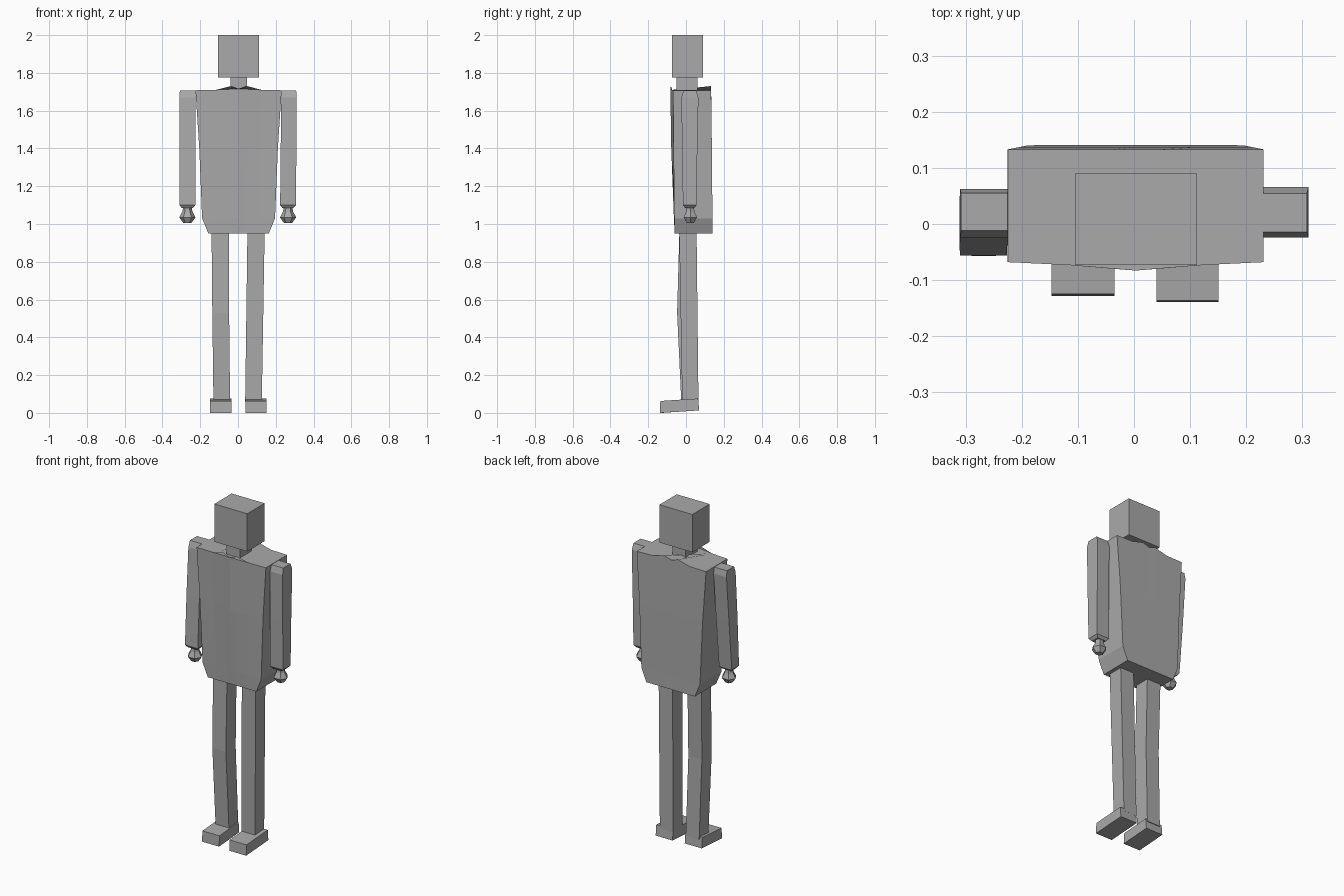
import bpy, bmesh, math

if "Cube" in bpy.data.objects:
    bpy.data.objects.remove(bpy.data.objects["Cube"])

grey = bpy.data.materials.new("plain grey")
grey.diffuse_color = (0.4, 0.4, 0.4, 1)
grey.use_nodes = True
grey.node_tree.nodes["Principled BSDF"].inputs["Base Color"].default_value = grey.diffuse_color


def loft(name, rings):
    """Skin a list of equal-length point rings and cap both ends."""
    bm = bmesh.new()
    loops = [[bm.verts.new(p) for p in ring] for ring in rings]
    n = len(loops[0])
    for a, b in zip(loops, loops[1:]):
        for i in range(n):
            j = (i + 1) % n
            bm.faces.new((a[i], a[j], b[j], b[i]))
    bm.faces.new(loops[0][::-1])
    bm.faces.new(loops[-1])
    bmesh.ops.recalc_face_normals(bm, faces=bm.faces)
    mesh = bpy.data.meshes.new(name)
    bm.to_mesh(mesh)
    bm.free()
    mesh.materials.append(grey)
    obj = bpy.data.objects.new(name, mesh)
    bpy.context.collection.objects.link(obj)
    return obj


def rect(x0, x1, y0, y1, z, tilt=0.0):
    """Four-corner ring; tilt raises the back edge."""
    return [(x0, y0, z), (x1, y0, z), (x1, y1, z + tilt), (x0, y1, z + tilt)]


# Head and neck
loft("head", [rect(-.105, .112, -.073, .09, z) for z in (1.775, 2.0)])
loft("neck", [rect(-.04, .047, -.05, .06, z) for z in (1.69, 1.78)])

# Torso: ridged chest, flat back, raised collar on the top row
fractions = (-1, -.53, -.18, 0, .2, .53, 1)
collar = (0, .002, .022, .008, .022, .002, 0)
rows = [  # z, half width, front y, back y, chest ridge depth
    (.95, .16, -.060, .141, 0),
    (1.03, .193, -.062, .140, .002),
    (1.40, .208, -.066, .137, .012),
    (1.708, .228, -.068, .133, .015),
]
rings = []
for z, w, front, back, ridge in rows:
    lift = collar if z > 1.7 else (0,) * 7
    cx = .003
    ring = [(cx + f * w, front - ridge * max(0, 1 - abs(f) * 1.25), z + h)
            for f, h in zip(fractions, lift)]
    ring += [(cx + f * w, back, z + h)
             for f, h in reversed(list(zip(fractions, lift)))]
    rings.append(ring)
torso = loft("torso", rings)

# Arms: tapered shoulder and wrist, the left one swung a little forward
arms = {
    "left_arm": [(1.085, -.298, -.238, -.045, .000), (1.10, -.310, -.226, -.056, .012),
                 (1.40, -.311, -.226, -.040, .040), (1.67, -.310, -.225, -.024, .062),
                 (1.706, -.308, -.225, -.012, .055)],
    "right_arm": [(1.085, .235, .293, -.005, .045), (1.10, .223, .307, -.016, .056),
                  (1.40, .226, .309, -.021, .060), (1.67, .229, .311, -.024, .066),
                  (1.706, .229, .308, -.014, .054)],
}
for name, sections in arms.items():
    loft(name, [rect(x0, x1, y0, y1, z) for z, x0, x1, y0, y1 in sections])

# Hands: faceted balls with a narrow wrist
for name, cx, cy in (("left_hand", -.268, -.022), ("right_hand", .265, .023)):
    loft(name, [[(cx + r * math.cos(math.tau * k / 6), cy + r * .95 * math.sin(math.tau * k / 6), z)
                 for k in range(6)]
                for z, r in ((1.006, .022), (1.035, .043), (1.065, .027), (1.09, .022))])

# Legs: the left one bends at the knee
loft("left_leg", [rect(-.130, -.042, -.025, .062, .06),
                  rect(-.136, -.047, -.047, .045, .53),
                  rect(-.140, -.048, -.035, .055, .96)])
loft("right_leg", [rect(.038, .126, -.020, .066, .06),
                   rect(.050, .141, -.036, .056, .96)])

# Feet: low blocks, toes tipped down
for name, x0, x1, y0, y1 in (("left_foot", -.147, -.035, -.128, .062),
                             ("right_foot", .040, .151, -.139, .070)):
    loft(name, [rect(x0, x1, y0, y1, 0, .013), rect(x0, x1, y0 + .003, y1 - .006, .063, .013)])
